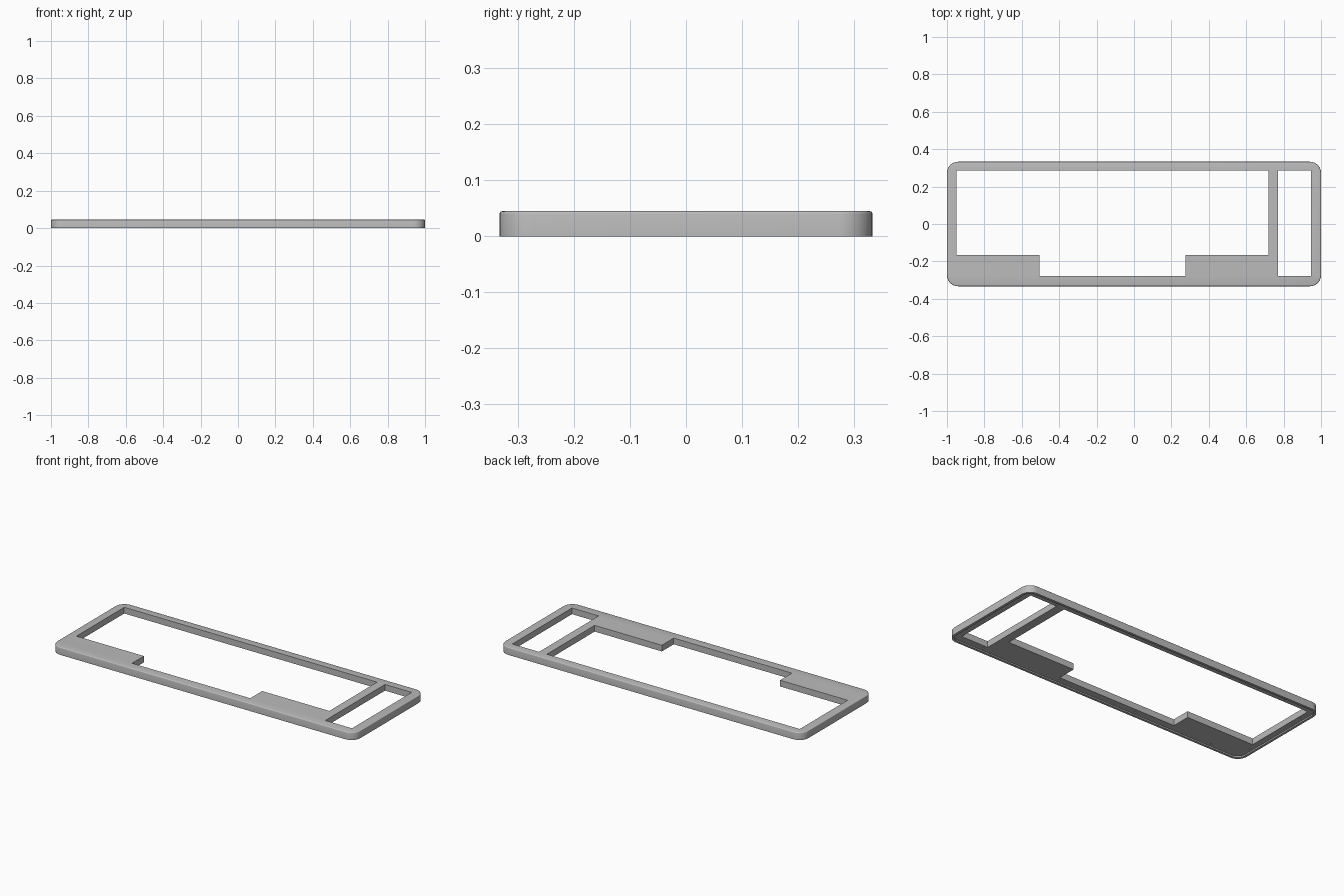
import bpy, bmesh, math

if "Cube" in bpy.data.objects:
    bpy.data.objects.remove(bpy.data.objects["Cube"])

HX, HY, H = 1.0, 0.333, 0.045      # half length, half depth, height
RIM, RECESS = 0.014, 0.008         # underside lip width and depth


def rounded_rect(hx, hy, r, n=10):
    pts = []
    for i, (sx, sy) in enumerate([(1, 1), (-1, 1), (-1, -1), (1, -1)]):
        for k in range(n + 1):
            a = math.pi / 2 * (i + k / n)
            pts.append((sx * (hx - r) + r * math.cos(a), sy * (hy - r) + r * math.sin(a)))
    return pts


def prism(name, pts, z0, z1, bevel=0.0):
    bm = bmesh.new()
    base = bm.faces.new([bm.verts.new((x, y, z0)) for x, y in pts])
    ext = bmesh.ops.extrude_face_region(bm, geom=[base])["geom"]
    for v in ext:
        if isinstance(v, bmesh.types.BMVert):
            v.co.z = z1
    bmesh.ops.recalc_face_normals(bm, faces=bm.faces)
    if bevel:
        edges = [e for e in bm.edges if all(abs(v.co.z - z1) < 1e-6 for v in e.verts)]
        bmesh.ops.bevel(bm, geom=edges, offset=bevel, segments=3, profile=0.5, affect='EDGES')
    me = bpy.data.meshes.new(name)
    bm.to_mesh(me)
    bm.free()
    ob = bpy.data.objects.new(name, me)
    bpy.context.collection.objects.link(ob)
    return ob


def cut(target, cutter):
    mod = target.modifiers.new("cut", 'BOOLEAN')
    mod.operation, mod.solver, mod.object = 'DIFFERENCE', 'EXACT', cutter
    bpy.context.view_layer.objects.active = target
    bpy.ops.object.modifier_apply(modifier=mod.name)
    bpy.data.objects.remove(cutter)


# Rounded plate with softened top edge
frame = prism("frame", rounded_rect(HX, HY, 0.06), 0, H, 0.005)

# Shallow recess under the plate, leaving a thin lip
cut(frame, prism("recess_cutter", rounded_rect(HX - RIM, HY - RIM, 0.06 - RIM), -0.05, RECESS))

# Large stepped opening and narrow side opening
main = [(-0.95, 0.285), (-0.95, -0.165), (-0.505, -0.165), (-0.505, -0.277),
        (0.275, -0.277), (0.275, -0.165), (0.718, -0.165), (0.718, 0.285)]
side = [(0.77, 0.285), (0.77, -0.277), (0.946, -0.277), (0.946, 0.285)]
for name, pts in (("main_opening", main), ("side_opening", side)):
    cut(frame, prism(name, pts, -0.1, 0.1))

# Blind screw holes in the underside
spots = [(sx * 0.968, sy * 0.21) for sx in (-1, 1) for sy in (-1, 1)]
spots += [(x, sy * 0.302) for x in (-0.78, -0.26, 0.26, 0.78) for sy in (-1, 1)]
for x, y in spots:
    ring = [(x + 0.005 * math.cos(a * math.pi / 6), y + 0.005 * math.sin(a * math.pi / 6))
            for a in range(12)]
    cut(frame, prism("hole_cutter", ring, -0.05, 0.03))

# Grey finish
grey = bpy.data.materials.new("grey")
grey.diffuse_color = (0.5, 0.5, 0.5, 1)
grey.use_nodes = True
grey.node_tree.nodes["Principled BSDF"].inputs["Base Color"].default_value = grey.diffuse_color
frame.data.materials.clear()
frame.data.materials.append(grey)
for p in frame.data.polygons:
    p.material_index = 0

bpy.ops.object.select_all(action='DESELECT')
frame.select_set(True)
bpy.context.view_layer.objects.active = frame
bpy.ops.object.shade_smooth_by_angle(angle=math.radians(35))
